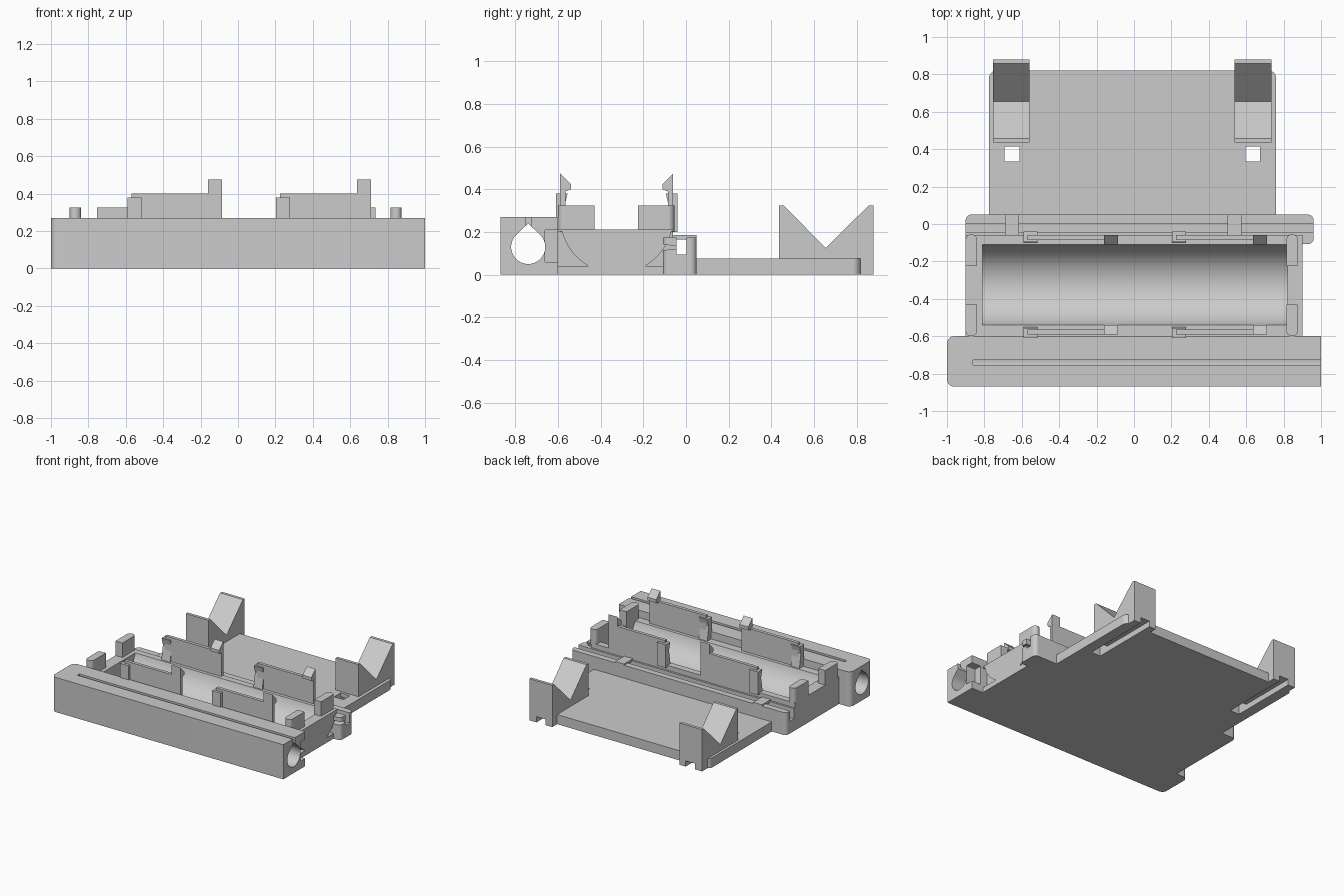
import bpy, bmesh
from math import sin, cos, radians, pi

cube = bpy.data.objects.get("Cube")
if cube:
    bpy.data.objects.remove(cube, do_unlink=True)

grey = bpy.data.materials.new("plain grey")
grey.use_nodes = True
grey.diffuse_color = (0.6, 0.6, 0.6, 1)
grey.node_tree.nodes["Principled BSDF"].inputs["Base Color"].default_value = (0.6, 0.6, 0.6, 1)


def prism(name, profile, axis, lo, hi):
    """Extrude a closed profile along x (points are y,z) or z (points are x,y)."""
    place = (lambda p, h: (h, *p)) if axis == "x" else (lambda p, h: (*p, h))
    bm = bmesh.new()
    ends = [[bm.verts.new(place(p, h)) for p in profile] for h in (lo, hi)]
    for ring in ends:
        bm.faces.new(ring)
    n = len(profile)
    for i in range(n):
        j = (i + 1) % n
        bm.faces.new((ends[0][i], ends[0][j], ends[1][j], ends[1][i]))
    bmesh.ops.recalc_face_normals(bm, faces=bm.faces)
    mesh = bpy.data.meshes.new(name)
    bm.to_mesh(mesh)
    bm.free()
    mesh.materials.append(grey)
    obj = bpy.data.objects.new(name, mesh)
    bpy.context.collection.objects.link(obj)
    return obj


def arc(cx, cy, r, start, end, steps=8):
    angles = [radians(start + (end - start) * i / steps) for i in range(steps + 1)]
    return [(cx + r * cos(a), cy + r * sin(a)) for a in angles]


def slab(name, x0, x1, y0, y1, z0, z1, radii=(0, 0, 0, 0)):
    """Box with rounded upright corners, from front right anticlockwise in plan."""
    corners = ((x1, y0, -1, 1), (x1, y1, -1, -1), (x0, y1, 1, -1), (x0, y0, 1, 1))
    plan = []
    for i, ((x, y, sx, sy), r) in enumerate(zip(corners, radii)):
        start = 90 * i - 90
        plan += arc(x + sx * r, y + sy * r, r, start, start + 90) if r else [(x, y)]
    return prism(name, plan, "z", z0, z1)


def cut(obj, *cutters):
    """Subtract each cutter and remove it."""
    for cutter in cutters:
        cutter.hide_render = True
        mod = obj.modifiers.new("cut", "BOOLEAN")
        mod.operation, mod.solver, mod.object = "DIFFERENCE", "EXACT", cutter
        bpy.context.view_layer.objects.active = obj
        bpy.ops.object.modifier_apply(modifier=mod.name)
        bpy.data.objects.remove(cutter, do_unlink=True)
    return obj


def smooth(obj):
    bpy.ops.object.select_all(action="DESELECT")
    obj.select_set(True)
    bpy.context.view_layer.objects.active = obj
    bpy.ops.object.shade_smooth_by_angle(angle=radians(30))


MID = -0.325  # centre line of the cradle


def flip(points):
    return [(2 * MID - y, z) for y, z in points]


# Front bar with teardrop bore, thin top slot and end notch
bar = slab("front_bar", -1, 1, -0.87, -0.6, 0, 0.27, (0, 0, 0.04, 0.04))
teardrop = arc(-0.74, 0.13, 0.08, 130, 410, 40) + [(-0.74, 0.24)]
cut(bar,
    prism("bore", teardrop, "x", -1.1, 1.1),
    slab("bar_slot", -0.86, 1.1, -0.753, -0.727, 0.15, 0.3),
    slab("bar_notch", 0.92, 1.1, -0.66, -0.5, 0.06, 0.21))

# Cradle with round trough and relieved right-hand end corners
cradle = slab("cradle", -0.9, 0.9, -0.605, -0.06, 0, 0.212)
relief = arc(MID, 0.27, 0.265, 195, 240, 12) + [(-0.457, 0.04), (-0.62, 0.04), (-0.62, 0.2)]
cut(cradle,
    prism("trough", arc(MID, 0.27, 0.2225, 0, 360, 72)[:-1], "x", -0.81, 0.82),
    prism("front_relief", relief, "x", 0.86, 1),
    prism("back_relief", flip(relief), "x", 0.86, 1))

# Corner posts
for side, x0 in (("right", -0.9), ("left", 0.815)):
    slab(side + "_front_post", x0, x0 + 0.06, -0.6, -0.43, 0.2, 0.325, (0.029, 0, 0, 0.029))
    slab(side + "_back_post", x0, x0 + 0.06, -0.225, -0.055, 0.2, 0.325, (0, 0.029, 0.029, 0))

# Spring walls, hooks and end tabs on both long sides
wall = [(-0.59, 0.15), (-0.59, 0.4), (-0.565, 0.4), (-0.565, 0.15)]
hook = [(-0.59, 0.39), (-0.59, 0.475), (-0.54, 0.425), (-0.54, 0.4), (-0.565, 0.39)]
tab = [(-0.61, 0.2), (-0.61, 0.38), (-0.555, 0.38), (-0.57, 0.32), (-0.55, 0.2)]
for side, turn in (("front", list), ("back", flip)):
    for half, x in (("right", -0.57), ("left", 0.225)):
        tag = side + "_" + half
        prism(tag + "_wall", turn(wall), "x", x, x + 0.485)
        prism(tag + "_hook", turn(hook), "x", x + 0.41, x + 0.485)
        prism(tag + "_tab", turn(tab), "x", x - 0.022, x + 0.053)

# Rear rail with open channel, side slit and two bridges
rail = slab("rear_rail", -0.9, 0.96, -0.07, 0.05, 0, 0.175, (0, 0.03, 0.03, 0))
lug = slab("rail_lug", 0.83, 0.96, -0.108, -0.06, 0, 0.175, (0.03, 0, 0, 0))
slit = [(-0.12, 0.115), (-0.12, 0.145), (-0.03, 0.13), (-0.03, 0.12)]
cut(rail,
    slab("channel", -1, 1, -0.045, 0.002, 0.095, 0.2),
    prism("rail_slit", slit, "x", 0.88, 1))
cut(lug, prism("lug_slit", slit, "x", 0.88, 1))
for side, x0 in (("right", -0.69), ("left", 0.5)):
    slab(side + "_bridge", x0, x0 + 0.075, -0.065, 0.05, 0.165, 0.185)

# Rear plate, V blocks, belt holes and the grooves beneath them
plate = slab("rear_plate", -0.775, 0.76, 0.04, 0.82, 0, 0.075, (0, 0.04, 0.04, 0))
vee = [(0.435, 0), (0.435, 0.325), (0.458, 0.325), (0.655, 0.125),
       (0.857, 0.325), (0.88, 0.325), (0.88, 0)]
for side, x0 in (("right", -0.755), ("left", 0.538)):
    hole = x0 + (0.062 if side == "right" else 0.057)
    block = prism(side + "_vee_block", vee, "x", x0, x0 + 0.197)
    for part in (plate, block):
        cut(part, slab("groove", hole, hole + 0.08, 0.335, 1, -0.1, 0.045))
    cut(plate, slab("belt_hole", hole, hole + 0.08, 0.335, 0.415, -0.1, 0.2))

for obj in (bar, cradle, rail, lug, plate):
    smooth(obj)
